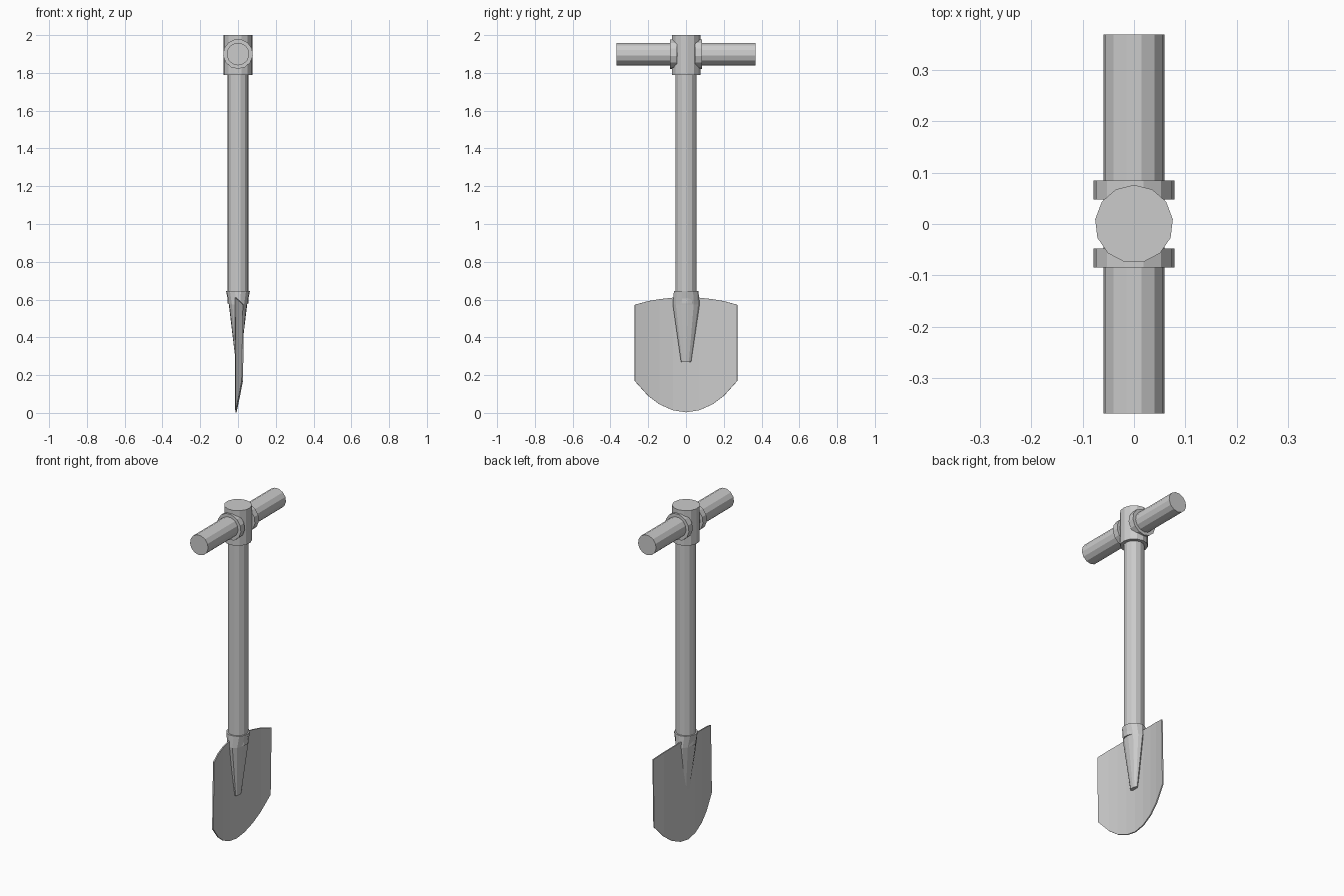
import bpy, math
from mathutils import Vector

if "Cube" in bpy.data.objects:
    bpy.data.objects.remove(bpy.data.objects["Cube"])

SIDES = 13


def make_object(name, verts, faces):
    mesh = bpy.data.meshes.new(name)
    mesh.from_pydata(verts, [], faces)
    mesh.update()
    obj = bpy.data.objects.new(name, mesh)
    bpy.context.collection.objects.link(obj)
    return obj


def loft(name, rings, axis="Z"):
    """Capped flat-sided tube; each ring is (position, half_x, half_other)."""
    verts, faces = [], []
    for pos, rx, ry in rings:
        for i in range(SIDES):
            a = 2 * math.pi * i / SIDES
            u, v = rx * math.sin(a), ry * math.cos(a)
            verts.append(Vector((u, v, pos)) if axis == "Z" else Vector((u, pos, 1.9 - v)))
    for r in range(len(rings) - 1):
        for i in range(SIDES):
            j = (i + 1) % SIDES
            a, b = r * SIDES, (r + 1) * SIDES
            faces.append((a + j, a + i, b + i, b + j))
    faces.append(tuple(range(SIDES)))
    faces.append(tuple(reversed(range((len(rings) - 1) * SIDES, len(rings) * SIDES))))
    return make_object(name, verts, faces)


# Shaft and top collar
loft("shaft", [(0.58, 0.056, 0.056), (1.80, 0.056, 0.056)])
loft("handle_collar", [(1.79, 0.076, 0.076), (2.0, 0.076, 0.076)])

# Cross grip with a flange each side of the collar
for side, label in ((1, "back"), (-1, "front")):
    lo, hi = sorted((side * 0.03, side * 0.368))
    loft("grip_" + label, [(lo, 0.06, 0.06), (hi, 0.06, 0.06)], "Y")
    lo, hi = sorted((side * 0.048, side * 0.085))
    loft("grip_flange_" + label, [(lo, 0.079, 0.079), (hi, 0.079, 0.079)], "Y")

# Tapered socket joining the shaft to the blade
loft("blade_socket", [(0.27, 0.012, 0.027), (0.575, 0.049, 0.072), (0.645, 0.064, 0.066)])

# Dished blade: half outline as (y, bottom z, top z), mirrored across y
half = [(0.0, 0.003, 0.615), (0.07, 0.014, 0.61), (0.14, 0.045, 0.602),
        (0.20, 0.09, 0.592), (0.272, 0.17, 0.572)]
outline = [(-y, b, t) for y, b, t in reversed(half[1:])] + half
verts, faces = [], []
for y, bottom, top in outline:
    k = (y / 0.272) ** 2
    verts += [(-0.011 + 0.034 * k, y, bottom), (-0.014 + 0.043 * k, y, top)]
for i in range(len(outline) - 1):
    a = 2 * i
    faces.append((a, a + 2, a + 3, a + 1))
blade = make_object("blade", verts, faces)
solid = blade.modifiers.new("thickness", "SOLIDIFY")
solid.thickness = 0.007
solid.offset = 0
